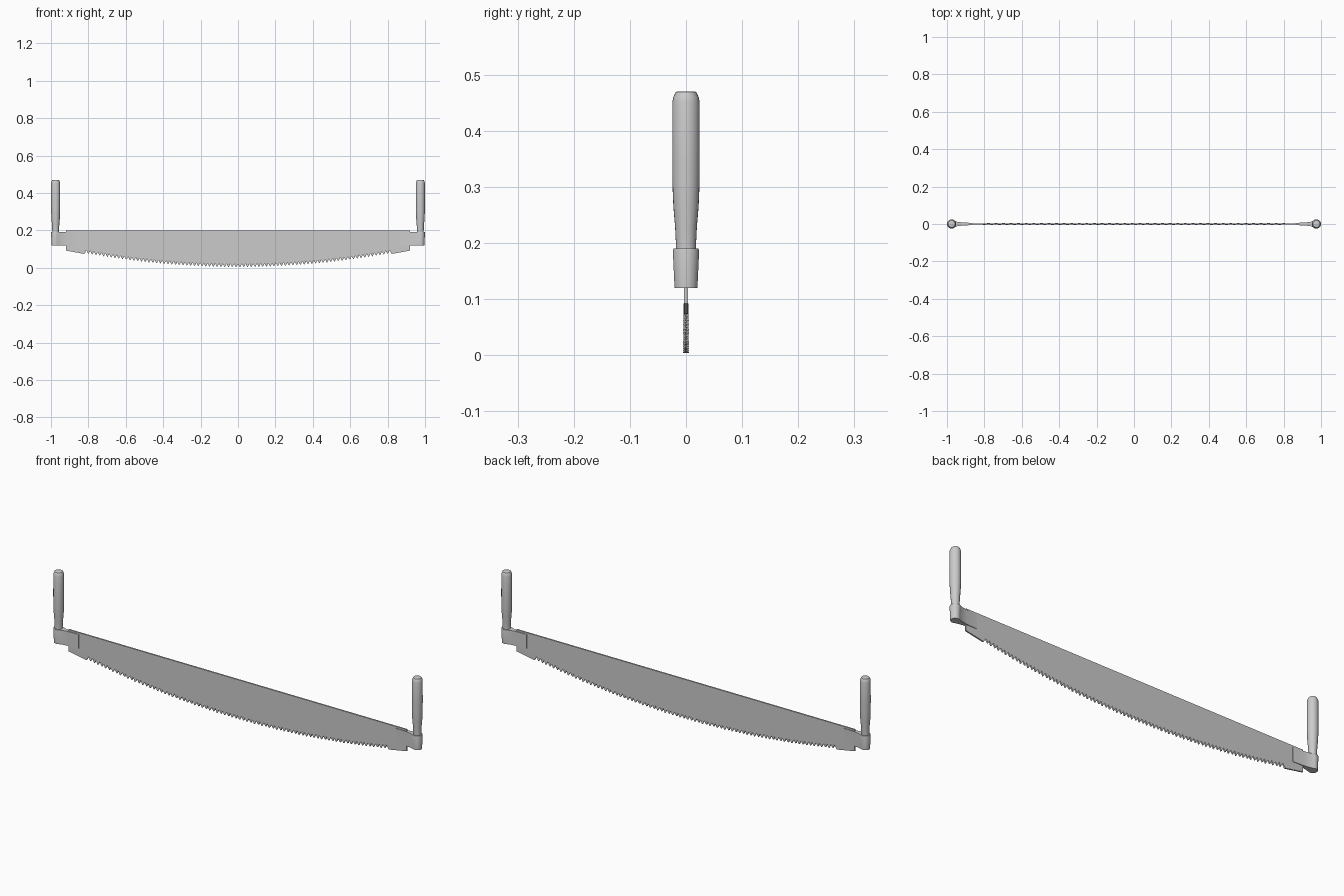
import bpy, bmesh
from math import sin, cos, pi

if "Cube" in bpy.data.objects:
    bpy.data.objects.remove(bpy.data.objects["Cube"])

TOP = 0.198      # straight back of the blade
HALF_T = 0.0038  # half blade thickness
HX = 0.976       # handle axis


def finish(bm, name, angle=None):
    bmesh.ops.recalc_face_normals(bm, faces=bm.faces[:])
    me = bpy.data.meshes.new(name)
    bm.to_mesh(me)
    bm.free()
    ob = bpy.data.objects.new(name, me)
    bpy.context.collection.objects.link(ob)
    if angle:
        bpy.ops.object.select_all(action='DESELECT')
        ob.select_set(True)
        bpy.context.view_layer.objects.active = ob
        bpy.ops.object.shade_smooth_by_angle(angle=angle)
    return ob


def loft(bm, rings):
    """Skin closed rings of points and cap both ends."""
    loops = [[bm.verts.new(p) for p in r] for r in rings]
    n = len(loops[0])
    for a, b in zip(loops, loops[1:]):
        for i in range(n):
            j = (i + 1) % n
            bm.faces.new((a[i], a[j], b[j], b[i]))
    bm.faces.new(loops[0][::-1])
    bm.faces.new(loops[-1])


def edge_z(x):
    return 0.004 + 0.071 * (x / 0.8) ** 2


# Blade: curved toothed edge with alternately set tips, plain ends
def build_blade():
    teeth, span = 80, 0.81
    pitch = 2 * span / teeth
    cols = [(-0.92, 0.092, 0), (-0.822, 0.074, 0)]
    for i in range(teeth):
        x = -span + i * pitch
        cols.append((x, edge_z(x) + 0.017, 0))
        xm = x + pitch / 2
        side = 0.0015 if i % 2 else -0.0015
        cols.append((xm - 0.0012, edge_z(xm), side))
        cols.append((xm + 0.0012, edge_z(xm), side))
    cols += [(span, edge_z(span) + 0.017, 0), (0.822, 0.074, 0), (0.92, 0.092, 0)]
    bm = bmesh.new()
    rings = []
    for x, z, dy in cols:
        root = max(edge_z(x) + 0.02, z + 0.003)
        t = HALF_T
        rings.append([(x, -t, TOP), (x, -t, root), (x, dy - t * 0.9, z),
                      (x, dy + t * 0.9, z), (x, t, root), (x, t, TOP)])
    loft(bm, rings)
    finish(bm, "saw_blade")


# Bracket: rounded socket tapering to a thin plate clasping the blade
def build_bracket(s, label):
    bm = bmesh.new()
    rings = []
    for z, r in ((0.12, 0.0205), (0.185, 0.0235), (0.19, 0.0225)):
        pts = [(HX + r * cos(a), r * sin(a), z)
               for a in [-2 * pi / 3 + k * (4 * pi / 3) / 20 for k in range(21)]]
        tail = [(0.945, 0.012), (0.92, 0.0085), (0.863, 0.0055)]
        pts += [(x, y, z) for x, y in tail]
        pts += [(x, -y, z) for x, y in reversed(tail)]
        rings.append([(s * x, y, z) for x, y, z in pts])
    loft(bm, rings)
    finish(bm, label + "_bracket", 0.5)


# Handle: turned upright grip with chamfered top
def build_handle(s, label):
    profile = [(0.018, 0.18), (0.018, 0.2), (0.0195, 0.23), (0.0225, 0.265),
               (0.024, 0.3), (0.0245, 0.35), (0.0243, 0.452), (0.0225, 0.46),
               (0.0185, 0.469), (0.0165, 0.47)]
    n = 24
    bm = bmesh.new()
    loft(bm, [[(s * (HX - 0.001) + r * cos(2 * pi * k / n), r * sin(2 * pi * k / n), z)
               for k in range(n)] for r, z in profile])
    finish(bm, label + "_handle", 0.6)


build_blade()
for s, label in ((-1, "left"), (1, "right")):
    build_bracket(s, label)
    build_handle(s, label)
